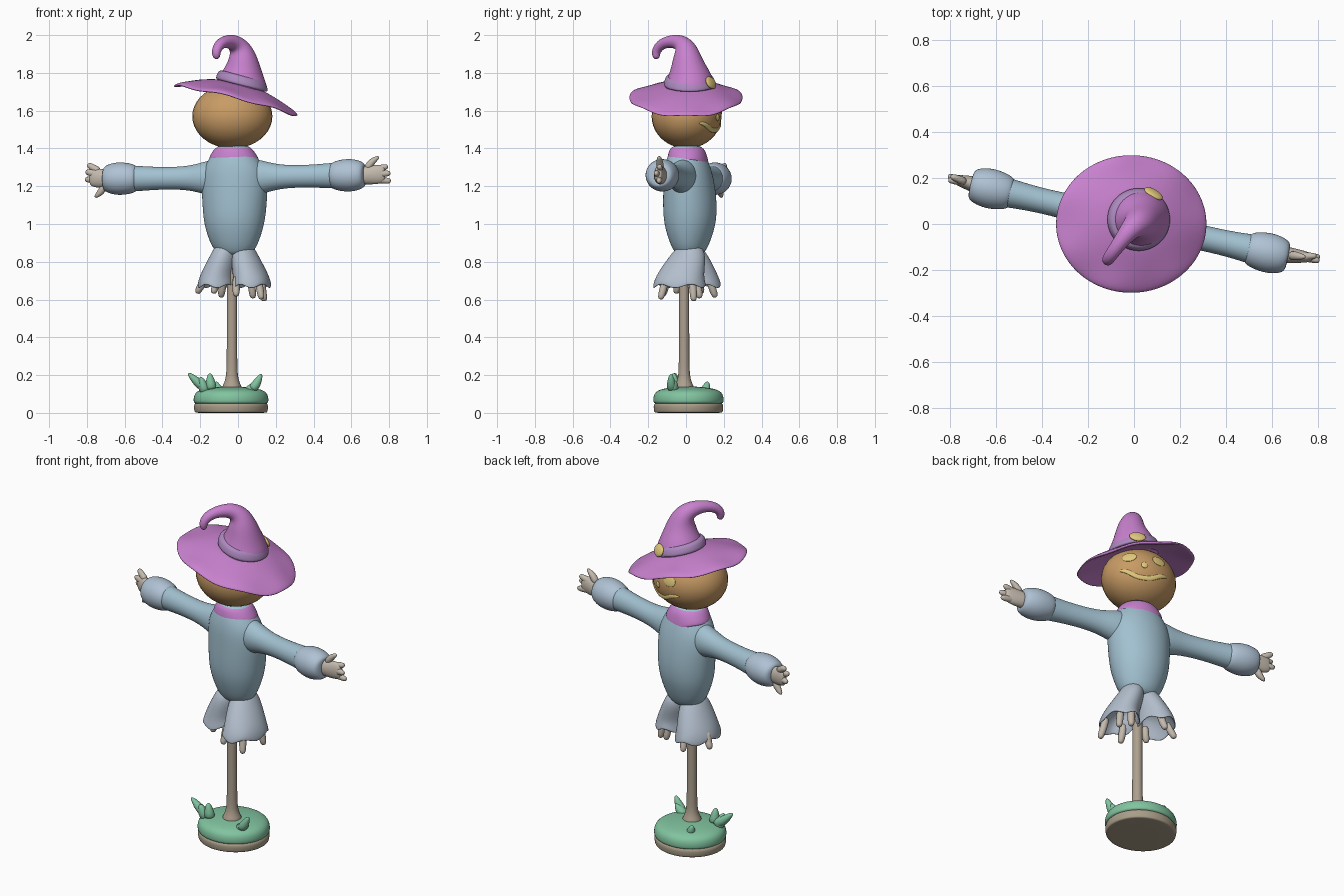
import bpy, bmesh, math, random
from mathutils import Vector, Matrix

if "Cube" in bpy.data.objects:
    bpy.data.objects.remove(bpy.data.objects["Cube"])

random.seed(4)
TURN = math.radians(-13)          # whole figure is turned a little about z
COL = {"blue": (.36, .53, .63), "cuff": (.43, .54, .66), "purple": (.58, .22, .62), "band": (.42, .25, .52),
       "orange": (.58, .33, .13), "straw": (.55, .49, .42), "wood": (.42, .35, .27), "green": (.22, .55, .35),
       "earth": (.4, .34, .25), "glow": (.75, .58, .2), "trousers": (.45, .52, .61)}
MATS = {}
for key, c in COL.items():
    MATS[key] = bpy.data.materials.new(key)
    MATS[key].diffuse_color = (*c, 1)


def finish(name, bm, color, subsurf):
    bmesh.ops.recalc_face_normals(bm, faces=bm.faces)
    me = bpy.data.meshes.new(name)
    bm.to_mesh(me)
    bm.free()
    me.materials.append(MATS[color])
    me.polygons.foreach_set("use_smooth", [True] * len(me.polygons))
    ob = bpy.data.objects.new(name, me)
    bpy.context.collection.objects.link(ob)
    if subsurf:
        m = ob.modifiers.new("smooth", 'SUBSURF')
        m.levels = m.render_levels = subsurf
    return ob


def sweep(name, pts, color, n=20, flat=False, turn=0.0, warp=None, sub=2):
    """Skin rings (x, y, z, a[, b]) along a path; flat keeps the rings level (a = y, b = x radius)."""
    P = [Vector(p[:3]) for p in pts]
    bm, rings, ref = bmesh.new(), [], None
    for i, p in enumerate(pts):
        t = Vector((0, 0, 1)) if flat else (P[min(i + 1, len(P) - 1)] - P[max(i - 1, 0)]).normalized()
        if ref is None:
            ref = Vector((0, 0, 1)) if abs(t.z) < .7 else Matrix.Rotation(turn, 3, 'Z') @ Vector((0, 1, 0))
        ref = (ref - t * ref.dot(t)).normalized()
        side, b = t.cross(ref), p[-1]
        ring = []
        for k in range(n):
            ang = 2 * math.pi * k / n
            v = P[i] + ref * p[3] * math.cos(ang) + side * b * math.sin(ang)
            ring.append(bm.verts.new(warp(v, ang, i) if warp else v))
        rings.append(ring)
    for r, s in zip(rings, rings[1:]):
        for k in range(n):
            bm.faces.new((r[k], r[(k + 1) % n], s[(k + 1) % n], s[k]))
    bm.faces.new(rings[0])
    bm.faces.new(rings[-1])
    return finish(name, bm, color, sub)


def blob(name, loc, size, color, rot=None):
    bm = bmesh.new()
    M = Matrix.Translation(loc) @ (rot or Matrix()) @ Matrix.Diagonal((*size, 1))
    bmesh.ops.create_uvsphere(bm, u_segments=32, v_segments=20, radius=1, matrix=M)
    return finish(name, bm, color, 0)


# round base: earth rim and grass top
bx, by = -.037, .013
sweep("base_earth", [(bx, by, z, r * .94, r) for z, r in
      ((0, .1), (0, .188), (.004, .194), (.03, .198), (.06, .195), (.06, .1))], "earth", 32, True)
sweep("base_grass", [(bx, by, z, r * .94, r) for z, r in
      ((.045, .1), (.045, .193), (.06, .2), (.09, .198), (.115, .183), (.13, .14), (.138, .06), (.14, .02))],
      "green", 32, True)

# grass clumps: leaves (root, tip, width)
for i, (a, b, w) in enumerate((
        ((-.15, -.05, .12), (-.265, -.06, .21), .032), ((-.14, -.06, .12), (-.15, -.065, .21), .034),
        ((-.17, -.05, .11), (-.2, -.07, .19), .035), ((.07, -.075, .12), (.125, -.08, .205), .03),
        ((.05, -.07, .11), (.11, -.06, .17), .034), ((-.1, .1, .12), (-.12, .115, .165), .028))):
    A, B = Vector(a), Vector(b)
    C = A.lerp(B, .55) - Vector((0, 0, .012))
    sweep(f"grass_leaf_{i}", [(*A, w), (*C, w * .85), (*A.lerp(B, .85), w * .5), (*B, .005)], "green", 10, sub=1)

# wooden pole with flared foot
sweep("pole", [(-.032, -.01, z, r) for z, r in
      ((.12, .06), (.145, .05), (.18, .033), (.25, .028), (.6, .028), (.9, .028))], "wood", 14, True)

# shirt body
sweep("shirt_body", [(-.02, .018, .83, .06, .08), (-.018, .02, .86, .085, .105), (-.02, .02, .9, .105, .13),
      (-.02, .021, 1.0, .138, .163), (-.018, .021, 1.1, .142, .172), (-.018, .017, 1.2, .135, .178),
      (-.02, .01, 1.28, .125, .172), (-.022, .005, 1.34, .108, .137), (-.025, .004, 1.39, .088, .1),
      (-.025, .004, 1.42, .075, .085)], "blue", 32, True, TURN)
sweep("collar", [(-.022, .01, 1.335, .09, .11), (-.022, .012, 1.335, .114, .14), (-.024, .008, 1.37, .102, .122),
      (-.025, .004, 1.405, .088, .097), (-.025, .004, 1.41, .06, .07)], "purple", 28, True, TURN,
      warp=lambda v, a, i: v - Vector((0, 0, .05 * max(0, math.cos(a)) ** 6 if i < 2 else 0)))

# flared trouser legs, open underneath
for name, cx, cy, top in (("leg_right", .072, -.035, .03), ("leg_left", -.11, .045, -.07)):
    sweep(name, [(top, .018, .89, .05, .045), (top, .018, .86, .082, .063),
          (top * .65 + cx * .35, .018 + (cy - .018) * .4, .8, .108, .08), (cx, cy, .72, .13, .094),
          (cx, cy, .672, .145, .104), (cx, cy, .665, .137, .096), (cx, cy, .72, .115, .08),
          (top, .018, .8, .07, .055)], "trousers", 28, True, TURN,
          warp=lambda v, a, i: v + Vector((0, 0, .012 * math.sin(5 * a) if i in (4, 5) else 0)))

# straw sticking out of the trousers
for i, (x, y, z) in enumerate(((-.215, .08, .63), (-.01, -.12, .615), (.08, .07, .605), (.125, -.13, .6),
                               (-.09, .15, .61), (.14, .04, .59), (-.13, -.05, .63))):
    sweep(f"leg_straw_{i}", [(x * .85, y * .8, .73, .022), (x * .9, y * .9, .67, .022),
          (x * .98, y, z + .02, .021), (x, y * 1.05, z, .013)], "straw", 8, sub=1)

# arms, cuffs and hands: shoulder, wrist, middle of cuff, fingertips
for side, cuff, wrist, zs in (("left", (-.63, .155), (-.81, .203), 1.24), ("right", (.59, -.127), (.81, -.15), 1.258)):
    s = 1 if side == "right" else -1
    C, W = Vector((*cuff, zs)), Vector((*wrist, zs))
    S = Vector((-.02, .012, 1.245))
    at = lambda t: S.lerp(C, t)
    sweep(side + "_arm", [(*at(.08), .11, .08), (*at(.24), .09, .075), (*at(.36), .068, .062),
          (*at(.5), .059, .055), (*at(.7), .061, .056), (*at(.84), .068, .063), (*at(.95), .07, .068),
          (*at(1.03), .05)], "blue", 24)
    sweep(side + "_cuff", [(*at(.83), .055), (*at(.86), .074), (*at(.94), .086), (*at(1.02), .088),
          (*at(1.1), .076), (*at(1.14), .055), (*at(1.12), .035)], "cuff", 24)
    d = W - C

    def hand_pt(t, up, r, r2=None, out=0):
        p = C + d * t + Vector((0, out, up))
        return (*p, r, r2 or r)
    sweep(side + "_palm", [hand_pt(.25, 0, .05, .04), hand_pt(.45, 0, .05, .034), hand_pt(.65, .004, .053, .028),
          hand_pt(.82, .008, .047, .02), hand_pt(.86, .008, .03, .012)], "straw", 14)
    k = .035 if side == "left" else .01
    for j, (t, up, out) in enumerate(((.93, k + .035, .008), (.99, k, -.01), (1.0, k - .04, .006))):
        sweep(f"{side}_finger_{j}", [hand_pt(.55, up * .5, .022), hand_pt(.75, up * .8, .022, .018, out * .5),
              hand_pt(t - .06, up, .017, .015, out), hand_pt(t, up * 1.05, .01, .01, out)], "straw", 8, sub=1)
    up = -1 if side == "left" else 1
    sweep(side + "_thumb", [hand_pt(.4, up * .03, .022), hand_pt(.5, up * .06, .022), hand_pt(.58, up * .08, .018),
          hand_pt(.72, up * .1, .008)], "straw", 8, sub=1)

# pumpkin head
H, HR = Vector((-.03, .003, 1.57)), Vector((.212, .185, .17))
blob("head", H, HR, "orange")


def on_head(az, el):              # az measured from the face direction
    a = math.radians(63 + az)
    e = math.radians(el)
    q = Vector((math.cos(a) * math.cos(e), math.sin(a) * math.cos(e), math.sin(e)))
    return H + Vector((q.x * HR.x, q.y * HR.y, q.z * HR.z)), q


# carved face
for name, az, el, size in (("left_eye", 24, 14, (.04, .03)), ("right_eye", -24, 14, (.04, .03)),
                           ("nose", 0, -2, (.018, .018))):
    p, q = on_head(az, el)
    blob(name, p, (*size, .006), "glow", q.to_track_quat('Z', 'Y').to_matrix().to_4x4())
sweep("mouth", [(*on_head(a, -31 + abs(a) * .45 + (5 if i % 2 else 0))[0], .015 if abs(a) < 40 else .006, .007)
      for i, a in enumerate((-42, -28, -14, 0, 14, 28, 42))], "glow", 10)


# hat: everything leans down toward +x
def lean(v, a=0, i=0, wave=0):
    return v + Vector((0, 0, -.25 * v.x + wave))


sweep("hat_brim", [(.01, .02, 1.742, .1, .1), (.008, .015, 1.735, .14, .14), (0, .005, 1.71, .21, .22),
      (-.01, 0, 1.682, .275, .3), (-.012, 0, 1.664, .302, .33), (-.012, 0, 1.65, .3, .328),
      (-.01, 0, 1.662, .272, .298), (0, .005, 1.69, .2, .21), (.01, .02, 1.71, .1, .1)], "purple", 48, True,
      warp=lambda v, a, i: lean(v, wave=.006 * math.sin(7 * a) + .008 * math.cos(2 * a) if 2 < i < 7 else 0))
sweep("hat_cone", [(.02, .02, 1.69, .14), (.02, .02, 1.74, .133), (.022, .018, 1.79, .114), (.027, .01, 1.84, .09),
      (.023, .004, 1.89, .073), (.008, -.002, 1.935, .056), (-.022, -.03, 1.963, .043), (-.06, -.08, 1.968, .033),
      (-.095, -.128, 1.955, .029), (-.115, -.157, 1.922, .026), (-.116, -.16, 1.89, .022), (-.108, -.152, 1.875, .012)],
      "purple", 24)
sweep("hat_band", [(.02, .02, 1.735, .1), (.02, .02, 1.735, .141), (.021, .019, 1.76, .135),
      (.022, .018, 1.79, .124), (.022, .018, 1.795, .09)], "band", 32, True, warp=lean)
q = Vector((.5, .87, .45)).normalized()
blob("hat_buckle", (.085, .132, 1.748), (.045, .035, .014), "glow", q.to_track_quat('Z', 'Y').to_matrix().to_4x4())

for m in bpy.data.materials:
    if m.users and not m.is_grease_pencil:
        m.use_nodes = True
        m.node_tree.nodes["Principled BSDF"].inputs["Base Color"].default_value = m.diffuse_color
